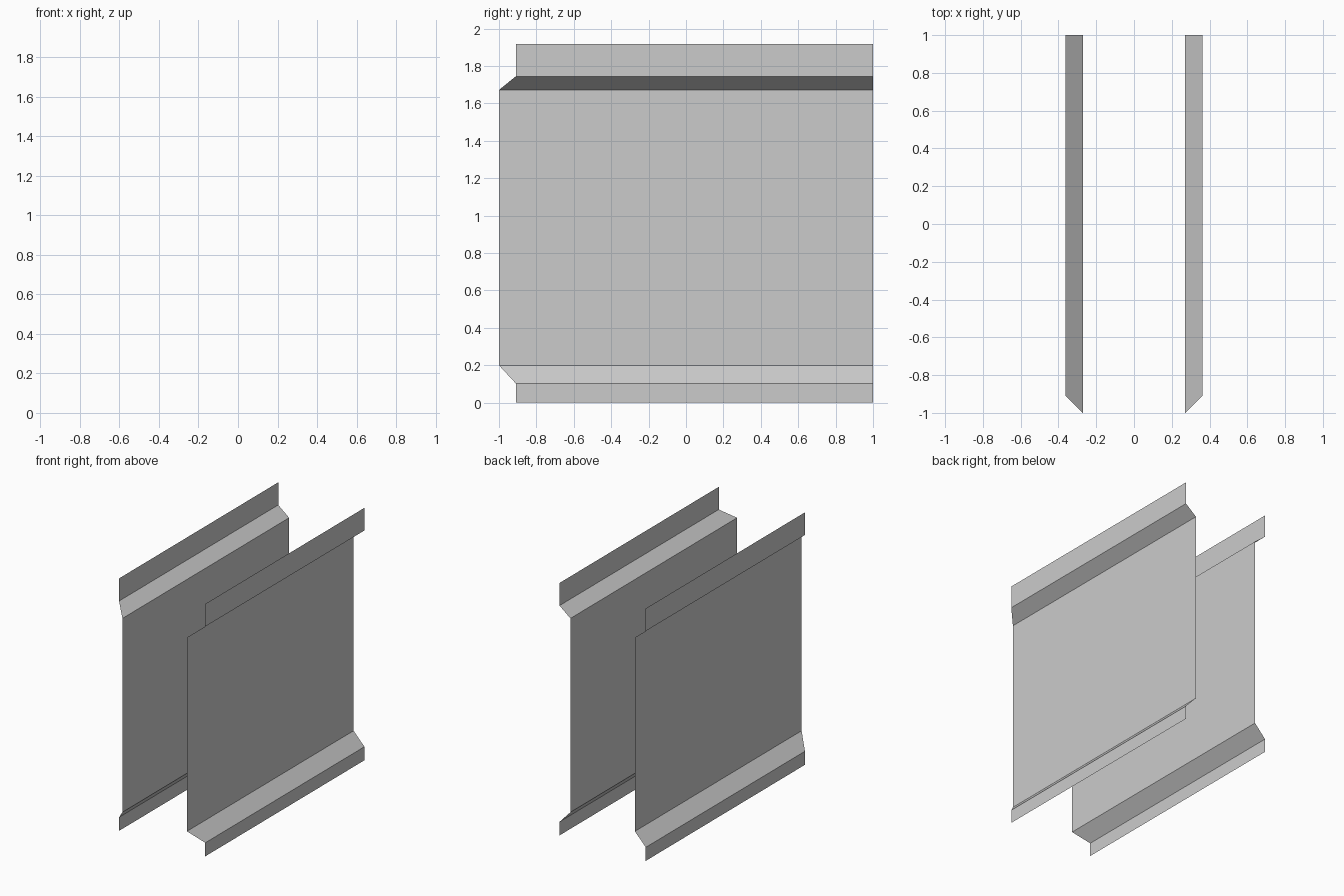
import bpy
import bmesh

if "Cube" in bpy.data.objects:
    bpy.data.objects.remove(bpy.data.objects["Cube"])

BACK_Y = 1.0
# Cross-section of one thin side sheet: (x, front y, z), front end mitred
PROFILE = [
    (0.362, -0.91, 0.0),
    (0.362, -0.91, 0.103),
    (0.271, -1.0, 0.20),
    (0.271, -1.0, 1.672),
    (0.362, -0.91, 1.745),
    (0.362, -0.91, 1.917),
]


def side_sheet(name, side):
    """Sweep the profile from its mitred front end to the flat back end."""
    bm = bmesh.new()
    front = [bm.verts.new((side * x, y, z)) for x, y, z in PROFILE]
    back = [bm.verts.new((side * x, BACK_Y, z)) for x, y, z in PROFILE]
    for i in range(len(PROFILE) - 1):
        face = bm.faces.new((front[i], back[i], back[i + 1], front[i + 1]))
        if side < 0:
            face.normal_flip()
    mesh = bpy.data.meshes.new(name)
    bm.to_mesh(mesh)
    bm.free()
    bpy.context.collection.objects.link(bpy.data.objects.new(name, mesh))


# Two mirrored sheets with open ends
side_sheet("right_side_panel", 1)
side_sheet("left_side_panel", -1)
